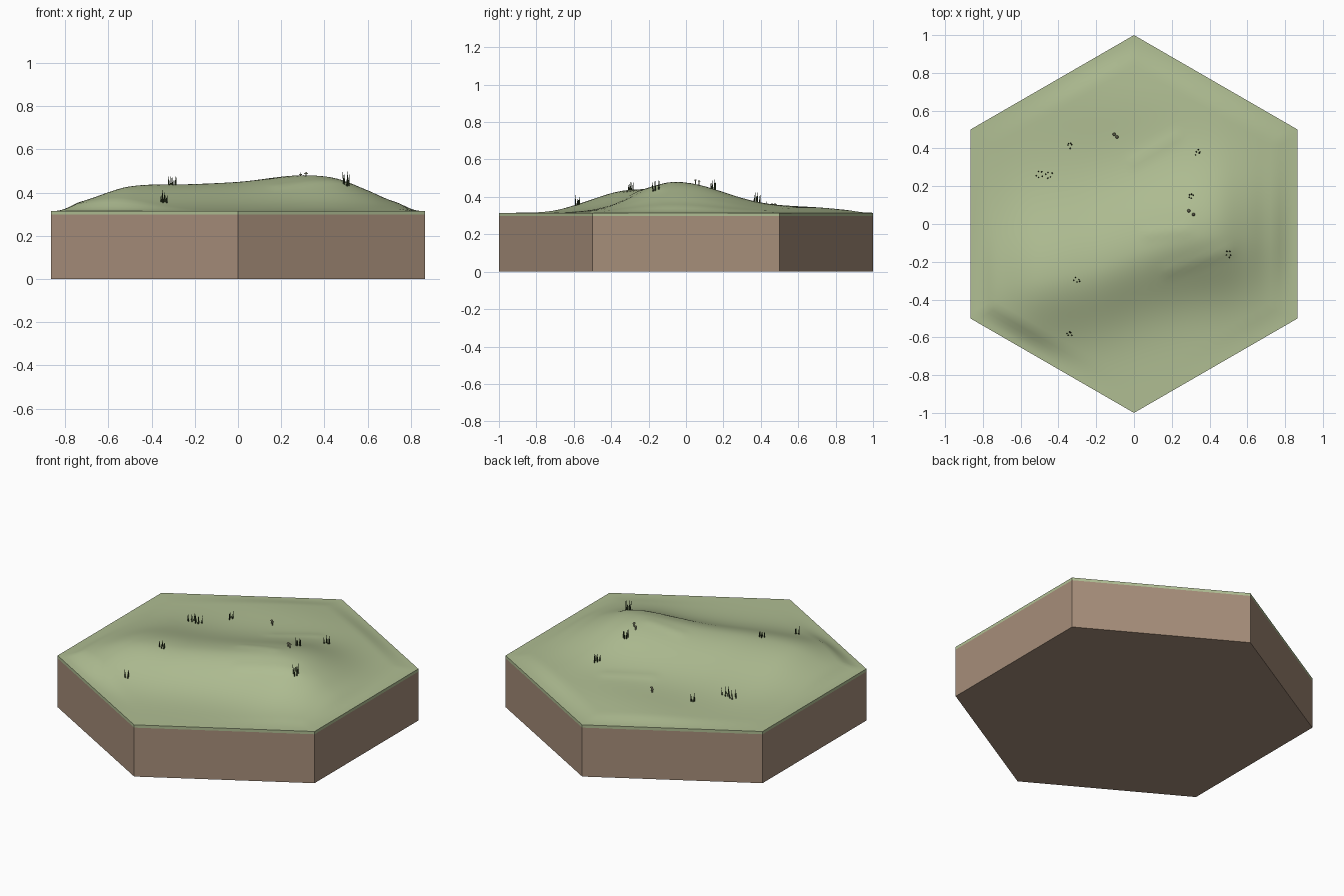
import bpy, bmesh, math, random
from mathutils import Vector, Matrix

if "Cube" in bpy.data.objects:
    bpy.data.objects.remove(bpy.data.objects["Cube"])

random.seed(4)
RIM_BOTTOM, RIM_TOP = 0.298, 0.315


def material(name, rgb):
    m = bpy.data.materials.new(name)
    lin = [((c / 255 + 0.055) / 1.055) ** 2.4 for c in rgb]
    m.diffuse_color = (*lin, 1)
    m.use_nodes = True
    m.node_tree.nodes["Principled BSDF"].inputs["Base Color"].default_value = m.diffuse_color
    return m


GRASS = material("grass green", (176, 190, 147))
DIRT = material("dirt brown", (166, 142, 122))
BLADE = material("dark blade green", (62, 76, 46))
STONE = material("mushroom tan", (150, 152, 122))


def finish(bm, name, mat, smooth=False):
    me = bpy.data.meshes.new(name)
    bmesh.ops.recalc_face_normals(bm, faces=bm.faces)
    bm.to_mesh(me)
    bm.free()
    me.materials.append(mat)
    ob = bpy.data.objects.new(name, me)
    bpy.context.collection.objects.link(ob)
    if smooth:
        bpy.ops.object.select_all(action='DESELECT')
        ob.select_set(True)
        bpy.context.view_layer.objects.active = ob
        bpy.ops.object.shade_smooth_by_angle(angle=math.radians(40))
    return ob


def corner(i):
    a = math.radians(90 + 60 * i)
    return Vector((math.cos(a), math.sin(a)))


def curve(points, x):
    """Smooth interpolation through a few (x, value) points."""
    n = len(points)
    if x <= points[0][0]:
        return points[0][1]
    for i in range(n - 1):
        (x0, y0), (x1, y1) = points[i], points[i + 1]
        if x <= x1:
            p, q = points[max(i - 1, 0)], points[min(i + 2, n - 1)]
            m0 = (y1 - p[1]) / (x1 - p[0]) * (x1 - x0)
            m1 = (q[1] - y0) / (q[0] - x0) * (x1 - x0)
            t = (x - x0) / (x1 - x0)
            return ((2 * t**3 - 3 * t**2 + 1) * y0 + (t**3 - 2 * t**2 + t) * m0
                    + (3 * t**2 - 2 * t**3) * y1 + (t**3 - t**2) * m1)
    return points[-1][1]


CREST_HEIGHT = [(-.87, 0), (-.7, .052), (-.5, .114), (-.2, .125), (0, .135),
                (.3, .164), (.45, .152), (.6, .096), (.7, .052), (.87, 0)]
CREST_LINE = [(-.87, -.34), (-.3, -.26), (.3, -.06), (.87, -.1)]
CREASES = [((0, .33), (.22, .46)), ((.07, -.05), (.27, -.03)), ((.18, -.25), (.5, -.14))]


def height(x, y):
    # long ridge, steeper on its front side
    d = y - curve(CREST_LINE, x)
    width = .21 if d < 0 else .28
    h = curve(CREST_HEIGHT, x) * math.exp(-.5 * (d / width) ** 2)
    # low swell at the back
    h += .028 * math.exp(-.5 * (((x - .1) / .4) ** 2 + ((y - .64) / .2) ** 2))
    # faint creases in the turf
    for a, b in CREASES:
        a, b = Vector(a), Vector(b)
        t = max(0, min(1, (Vector((x, y)) - a).dot(b - a) / (b - a).length_squared))
        h += .004 * math.exp(-((Vector((x, y)) - a.lerp(b, t)).length / .03) ** 2)
    # settle to the flat border
    edge = .866 - max(abs(x), abs(x * .5 + y * .866), abs(x * .5 - y * .866))
    f = max(0, min(1, edge / .13))
    return RIM_TOP + h * f * f * (3 - 2 * f)


def hex_prism(name, z0, z1, mat, bottom):
    bm = bmesh.new()
    lo = [bm.verts.new((*corner(i), z0)) for i in range(6)]
    hi = [bm.verts.new((*corner(i), z1)) for i in range(6)]
    for i in range(6):
        j = (i + 1) % 6
        bm.faces.new((lo[i], lo[j], hi[j], hi[i]))
    bm.faces.new(lo[::-1])
    bm.faces.new(hi) if bottom else None
    return bm if not bottom else finish(bm, name, mat)


# dirt slab
hex_prism("dirt_base", 0, RIM_BOTTOM, DIRT, True)

# grass layer: rim wall plus rolling surface made of six triangular sectors
bm = hex_prism("grass_top", RIM_BOTTOM, RIM_TOP, GRASS, False)
N = 36
for s in range(6):
    a, b = corner(s), corner(s + 1)
    grid = []
    for r in range(N + 1):
        row = []
        for k in range(r + 1):
            p = (a * (r - k) + b * k) / N
            row.append(bm.verts.new((p.x, p.y, height(p.x, p.y))))
        grid.append(row)
    for r in range(N):
        for k in range(r + 1):
            bm.faces.new((grid[r][k], grid[r + 1][k], grid[r + 1][k + 1]))
            if k < r:
                bm.faces.new((grid[r][k], grid[r + 1][k + 1], grid[r][k + 1]))
bmesh.ops.remove_doubles(bm, verts=bm.verts, dist=1e-4)
finish(bm, "grass_top", GRASS, True)

# grass tufts: thin tapered blades leaning outward
TUFTS = [(-.34, .42), (-.50, .26), (-.45, .26), (.34, .38), (.30, .15),
         (.50, -.16), (-.30, -.30), (-.34, -.58)]
for n, (tx, ty) in enumerate(TUFTS):
    bm = bmesh.new()
    for i in range(5):
        ang = i * 2.4 + n
        r = random.uniform(.006, .02)
        x, y = tx + r * math.cos(ang), ty + r * math.sin(ang)
        h = random.uniform(.035, .062)
        rot = Matrix.Rotation(random.uniform(.02, .14), 4,
                              Vector((-math.sin(ang), math.cos(ang), 0)))
        place = (Matrix.Translation((x, y, height(x, y) - .004)) @ rot
                 @ Matrix.Translation((0, 0, h / 2)))
        bmesh.ops.create_cone(bm, cap_ends=True, segments=4, radius1=.0045,
                              radius2=.0005, depth=h, matrix=place)
    finish(bm, f"grass_tuft_{n + 1}", BLADE)

# tiny mushrooms: stem and rounded cap
for n, (x, y) in enumerate([(-.105, .475), (-.09, .46), (.29, .07), (.315, .05)]):
    z = height(x, y)
    bm = bmesh.new()
    bmesh.ops.create_cone(bm, cap_ends=True, segments=6, radius1=.003, radius2=.003,
                          depth=.024, matrix=Matrix.Translation((x, y, z + .009)))
    bmesh.ops.create_cone(bm, cap_ends=True, segments=8, radius1=.009, radius2=.004,
                          depth=.006, matrix=Matrix.Translation((x, y, z + .022)))
    finish(bm, f"mushroom_{n + 1}", STONE)
